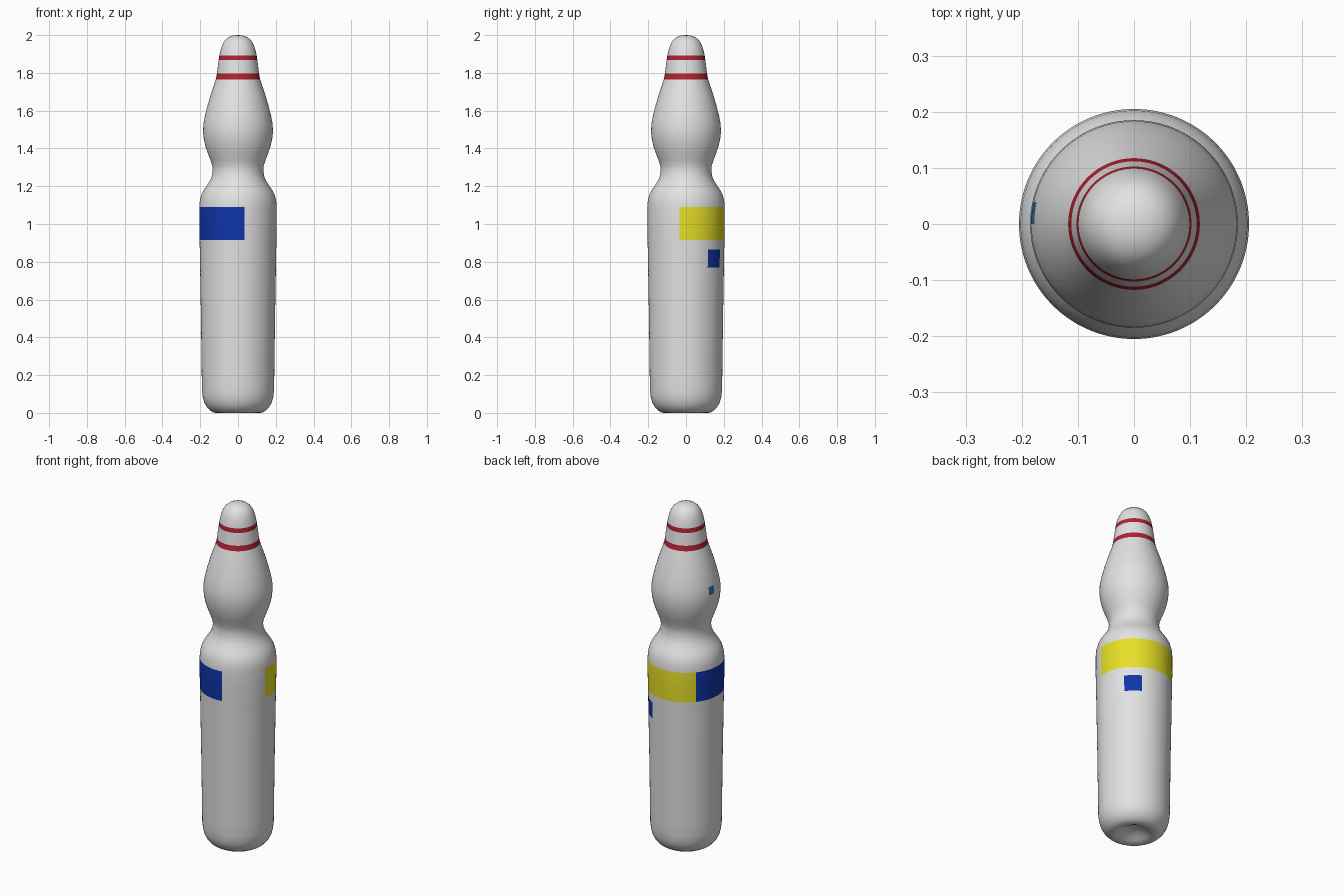
import bpy, bmesh, math

SEGMENTS = 144  # 2.5 degrees each, so every painted edge falls on a segment


def material(name, rgb):
    m = bpy.data.materials.new(name)
    m.diffuse_color = (*rgb, 1)
    return m


MATS = [
    material("white", (0.76, 0.76, 0.76)),
    material("red", (0.42, 0.016, 0.03)),
    material("yellow", (0.80, 0.74, 0.02)),
    material("dark_blue", (0.005, 0.035, 0.40)),
    material("steel_blue", (0.04, 0.17, 0.36)),
]

# Outline (radius, height) from the recessed base to the rounded tip
PROFILE = [
    (0, 0.035), (0.03, 0.032), (0.06, 0.021), (0.085, 0.007), (0.105, 0),
    (0.128, 0.001), (0.148, 0.013), (0.166, 0.032), (0.179, 0.056),
    (0.187, 0.085), (0.191, 0.12), (0.192, 0.2), (0.196, 0.5), (0.202, 0.85),
    (0.205, 1.0), (0.205, 1.09), (0.202, 1.125), (0.194, 1.155),
    (0.181, 1.18), (0.165, 1.203), (0.149, 1.228), (0.139, 1.252),
    (0.134, 1.285), (0.136, 1.31), (0.146, 1.34), (0.160, 1.375),
    (0.172, 1.41), (0.181, 1.45), (0.185, 1.49), (0.183, 1.53),
    (0.175, 1.575), (0.162, 1.625), (0.146, 1.68), (0.129, 1.73),
    (0.116, 1.77), (0.111, 1.80), (0.105, 1.85), (0.099, 1.89),
    (0.093, 1.92), (0.083, 1.95), (0.069, 1.973), (0.05, 1.989),
    (0.026, 1.998), (0, 2),
]

# Painted areas: material index, z range, angle range in degrees from +x
PAINT = [
    (1, 1.867, 1.892, -10, 350),   # upper neck ring
    (1, 1.766, 1.796, -10, 350),   # lower neck ring
    (2, 0.915, 1.09, -10, 140),    # yellow half of label
    (3, 0.915, 1.09, 140, 280),    # blue half of label
    (3, 0.77, 0.865, 35, 62.5),    # small square under label
    (4, 1.515, 1.56, 167.5, 180),  # spot on the bulge
]

# Revolve the outline
bm = bmesh.new()
verts = [bm.verts.new((r, 0, z)) for r, z in PROFILE]
edges = [bm.edges.new(pair) for pair in zip(verts, verts[1:])]
bmesh.ops.spin(bm, geom=verts + edges, cent=(0, 0, 0), axis=(0, 0, 1),
               angle=math.tau, steps=SEGMENTS, use_duplicate=False)
bmesh.ops.remove_doubles(bm, verts=bm.verts[:], dist=1e-5)

# Cut clean edges at the top and bottom of every painted area
for height in sorted({z for p in PAINT for z in p[1:3]}):
    bmesh.ops.bisect_plane(bm, geom=bm.verts[:] + bm.edges[:] + bm.faces[:],
                           dist=1e-5, plane_co=(0, 0, height), plane_no=(0, 0, 1))
bmesh.ops.recalc_face_normals(bm, faces=bm.faces[:])

# Colour faces by height and direction
for f in bm.faces:
    f.smooth = True
    c = f.calc_center_median()
    angle = (math.degrees(math.atan2(c.y, c.x)) + 10) % 360 - 10
    for index, z0, z1, a0, a1 in PAINT:
        if z0 < c.z < z1 and a0 < angle < a1:
            f.material_index = index

mesh = bpy.data.meshes.new("pin_body")
bm.to_mesh(mesh)
bm.free()
for m in MATS:
    mesh.materials.append(m)
bpy.context.collection.objects.link(bpy.data.objects.new("pin_body", mesh))
